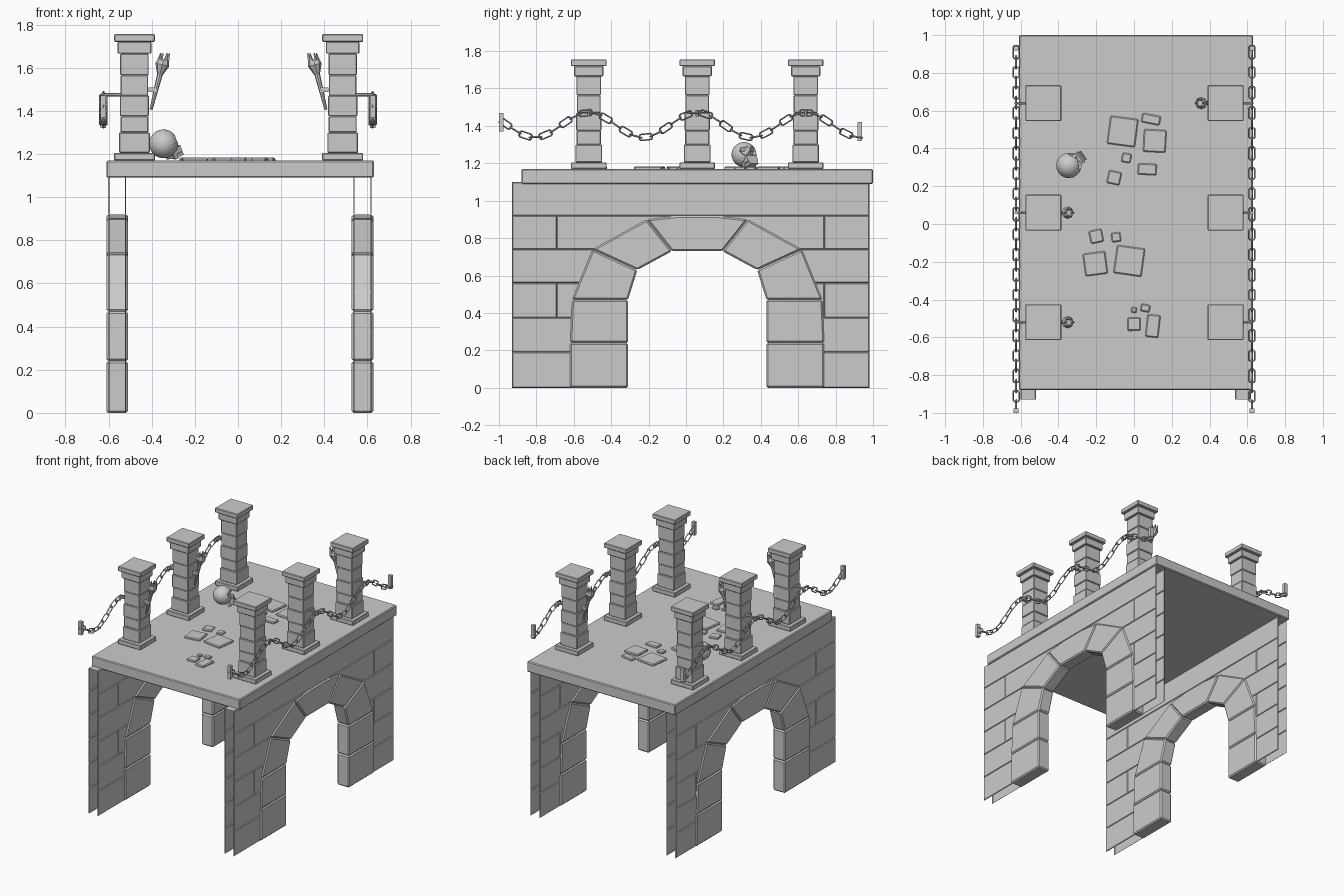
import bpy, bmesh, math, random
from mathutils import Vector, Matrix

if "Cube" in bpy.data.objects:
    bpy.data.objects.remove(bpy.data.objects["Cube"])
random.seed(4)

stone = bpy.data.materials.new("grey_stone")
stone.use_nodes = True
GREY = (0.6, 0.6, 0.6, 1)
stone.diffuse_color = GREY
stone.node_tree.nodes["Principled BSDF"].inputs["Base Color"].default_value = GREY


def finish(bm, name, bevel=0):
    mesh = bpy.data.meshes.new(name)
    bm.to_mesh(mesh)
    bm.free()
    mesh.materials.append(stone)
    obj = bpy.data.objects.new(name, mesh)
    bpy.context.scene.collection.objects.link(obj)
    if bevel:
        mod = obj.modifiers.new("worn_edges", 'BEVEL')
        mod.width = bevel
        mod.segments = 1
        mod.limit_method = 'ANGLE'
    return obj


def add_box(bm, lo, hi, turn=0):
    lo, hi = Vector(lo), Vector(hi)
    place = Matrix.Translation((lo + hi) / 2) @ Matrix.Rotation(turn, 4, 'Z')
    bmesh.ops.create_cube(bm, size=1, matrix=place @ Matrix.Diagonal((*(hi - lo), 1)))


def add_prism(bm, outline, x0, x1):
    """Extrude a (y, z) outline along x."""
    face = bm.faces.new([bm.verts.new((x0, y, z)) for y, z in outline])
    side = bmesh.ops.extrude_face_region(bm, geom=[face])["geom"]
    bmesh.ops.translate(bm, vec=(x1 - x0, 0, 0),
                        verts=[v for v in side if isinstance(v, bmesh.types.BMVert)])


def add_cone(bm, start, end, r0, r1, sides=8):
    start, end = Vector(start), Vector(end)
    axis = end - start
    place = Matrix.Translation((start + end) / 2) @ axis.to_track_quat('Z', 'Y').to_matrix().to_4x4()
    bmesh.ops.create_cone(bm, cap_ends=True, segments=sides, radius1=r0, radius2=r1,
                          depth=axis.length, matrix=place)


MID = 0.06       # centre of the arch and middle pillars along y
FRONT, BACK = -0.93, 0.98
FLOOR = 1.17
WALLS = {"right": -0.56, "left": 0.577}
PILLAR_X = {"right": -0.48, "left": 0.485}
PILLAR_Y = (MID - 0.58, MID, MID + 0.58)

# Bridge deck
bm = bmesh.new()
add_box(bm, (-0.61, -0.88, 1.09), (0.63, 1, FLOOR))
finish(bm, "deck", 0.006)

# Brick rows: bottom, top, and the y joints of each row
LEFT_END, RIGHT_END = -0.4, 0.52
rows = [
    (0, 0.19, [(FRONT, LEFT_END), (RIGHT_END, BACK)]),
    (0.19, 0.375, [(FRONT, LEFT_END), (RIGHT_END, BACK)]),
    (0.375, 0.56, [(FRONT, -0.69), (-0.69, LEFT_END), (RIGHT_END, 0.74), (0.74, BACK)]),
    (0.56, 0.74, [(FRONT, LEFT_END), (RIGHT_END, BACK)]),
    (0.74, 0.92, [(FRONT, -0.69), (-0.69, MID), (MID, 0.74), (0.74, BACK)]),
    (0.92, 1.1, [(FRONT, BACK)]),
]

# Arch stones, one half, as (y, z) offsets from the arch centre
outer = [(0.68, 0), (0.68, 0.24), (0.67, 0.47), (0.56, 0.74), (0.27, 0.9)]
inner = [(0.37, 0), (0.37, 0.24), (0.37, 0.47), (0.32, 0.63), (0.135, 0.73)]

for side, cx in WALLS.items():
    # Open-ended wall made of two brick skins and a top strip
    bm = bmesh.new()
    for sign in (-1, 1):
        x = cx + sign * 0.036
        bricks = []
        for z0, z1, spans in rows:
            for y0, y1 in spans:
                corners = [(y0, z0), (y1, z0), (y1, z1), (y0, z1)][::sign]
                bricks.append(bm.faces.new([bm.verts.new((x, y, z)) for y, z in corners]))
        bm.normal_update()
        bmesh.ops.inset_individual(bm, faces=bricks, thickness=0.006, depth=0.006)
    top = [(-1, FRONT), (1, FRONT), (1, BACK), (-1, BACK)]
    bm.faces.new([bm.verts.new((cx + s * 0.04, y, 1.098)) for s, y in top])
    finish(bm, side + "_brick_wall")

    # Arch ring
    bm = bmesh.new()
    for m in (-1, 1):
        for i in range(len(outer) - 1):
            ring = [outer[i], outer[i + 1], inner[i + 1], inner[i]]
            add_prism(bm, [(MID + m * y, z) for y, z in ring], cx - 0.05, cx + 0.05)
    (oy, oz), (iy, iz) = outer[-1], inner[-1]
    key = [(-oy, oz), (-0.1, 0.92), (0.1, 0.92), (oy, oz), (iy, iz), (-iy, iz)]
    add_prism(bm, [(MID + y, z) for y, z in key], cx - 0.05, cx + 0.05)
    bmesh.ops.recalc_face_normals(bm, faces=bm.faces)
    finish(bm, side + "_arch", 0.009)

# Pillars: (bottom, top, half width) of each course
courses = [(FLOOR, 1.205, 0.095), (1.205, 1.3, 0.071), (1.3, 1.375, 0.065), (1.375, 1.47, 0.068),
           (1.47, 1.565, 0.064), (1.565, 1.665, 0.066), (1.665, 1.72, 0.078), (1.72, 1.755, 0.095)]
for side, px in PILLAR_X.items():
    for n, py in enumerate(PILLAR_Y):
        bm = bmesh.new()
        for z0, z1, h in courses:
            add_box(bm, (px - h, py - h, z0), (px + h, py + h, z1))
        finish(bm, f"{side}_pillar_{n}", 0.004)


# Chains hanging from pillar to pillar
def chain_point(x, y):
    return Vector((x, y, 1.405 + 0.065 * math.cos(math.tau * (y - MID) / 0.58)))


def add_link(bm, centre, along, roll, wire=0.005):
    """Chamfered rectangular chain link with a square wire section."""
    across = Vector((1, 0, 0))
    other = along.cross(across)
    u = across if roll else other
    w = other if roll else across
    path = [(0.034, 0.009), (0.026, 0.016), (-0.026, 0.016), (-0.034, 0.009)]
    path += [(-a, -b) for a, b in path]
    loops = []
    for a, b in path:
        out = (along * a * 0.5 + u * b).normalized()
        p = centre + along * a + u * b
        loops.append([bm.verts.new(p + d * wire) for d in (out, w, -out, -w)])
    for i, ring in enumerate(loops):
        following = loops[(i + 1) % len(loops)]
        for j in range(4):
            k = (j + 1) % 4
            bm.faces.new((ring[j], ring[k], following[k], following[j]))


LINKS = 36
for side, sign in (("right", -1), ("left", 1)):
    x = sign * 0.624
    bm = bmesh.new()
    for i in range(LINKS):
        y = -0.965 + 1.875 * i / (LINKS - 1)
        tangent = (chain_point(x, y + 0.01) - chain_point(x, y - 0.01)).normalized()
        add_link(bm, chain_point(x, y), tangent, i % 2)
    bmesh.ops.recalc_face_normals(bm, faces=bm.faces)
    finish(bm, side + "_chain")
    # End plates and pillar hooks
    bm = bmesh.new()
    for y, z in ((-0.988, 1.42), (0.93, 1.37)):
        add_box(bm, (x - 0.013, y - 0.012, z - 0.05), (x + 0.013, y + 0.012, z + 0.05))
    for y in PILLAR_Y:
        add_cone(bm, (sign * 0.53, y, 1.475), (x, y, 1.475), 0.009, 0.007, 6)
        add_cone(bm, (x, y, 1.45), (x, y, 1.485), 0.009, 0.009, 6)
    finish(bm, side + "_chain_fixings")

# Wall torches leaning away from their pillars
for n, (side, y, out) in enumerate((("right", PILLAR_Y[0], 1), ("right", PILLAR_Y[1], 1), ("left", PILLAR_Y[2], -1))):
    face = PILLAR_X[side] + out * 0.065
    base = Vector((face + out * 0.012, y, 1.405))
    axis = Vector((out * 0.25, 0, 1)).normalized()
    bm = bmesh.new()
    for a, b, r0, r1 in ((0, 0.19, 0.007, 0.014), (0.17, 0.215, 0.014, 0.033), (0.215, 0.24, 0.033, 0.026)):
        add_cone(bm, base + axis * a, base + axis * b, r0, r1)
    for k in range(6):
        turn = math.tau * k / 6
        rim = base + axis * 0.235 + Vector((math.cos(turn), math.sin(turn), 0)) * 0.02
        add_cone(bm, rim, rim + axis * 0.035, 0.009, 0.003, 5)
    add_box(bm, (min(face, face + out * 0.04), y - 0.01, 1.488), (max(face, face + out * 0.04), y + 0.01, 1.508))
    finish(bm, f"torch_{n}")

# Skull lying on the deck, built facing +x and then tilted
bm = bmesh.new()
bmesh.ops.create_icosphere(bm, subdivisions=3, radius=0.067)
hollows = [(Vector((0.06, s * 0.026, -0.008)), 0.021) for s in (-1, 1)] + [(Vector((0.064, 0, -0.033)), 0.013)]
for v in bm.verts:
    for spot, size in hollows:
        if (v.co - spot).length < size:
            v.co.x -= 0.022
add_box(bm, (0.01, -0.033, -0.066), (0.062, 0.033, -0.036))
add_box(bm, (0.015, -0.027, -0.085), (0.066, 0.027, -0.069))
for s in (-1, 1):
    add_box(bm, (0.008, s * 0.03 - 0.006, -0.085), (0.026, s * 0.03 + 0.006, -0.03))
pose = Matrix.Translation((-0.345, 0.31, 1.247)) @ Matrix.Rotation(math.radians(35), 4, 'Z')
bm.transform(pose @ Matrix.Rotation(math.radians(-25), 4, 'Y'))
finish(bm, "skull")

# Loose paving slabs: x, y, width, depth
slabs = [(-.06, .49, .15, .15), (.09, .555, .1, .05), (.11, .44, .12, .12), (-.04, .35, .05, .05),
         (-.105, .245, .07, .07), (.07, .29, .1, .06), (-.2, -.065, .07, .07), (-.095, -.07, .05, .05),
         (-.205, -.21, .12, .12), (-.025, -.195, .15, .15), (0, -.53, .07, .07), (.1, -.54, .07, .12),
         (0, -.455, .03, .03), (.06, -.445, .05, .04)]
bm = bmesh.new()
for x, y, w, d in slabs:
    add_box(bm, (x - w / 2, y - d / 2, FLOOR - 0.01), (x + w / 2, y + d / 2, FLOOR + 0.013),
            random.uniform(-0.25, 0.25))
finish(bm, "paving_slabs", 0.006)
